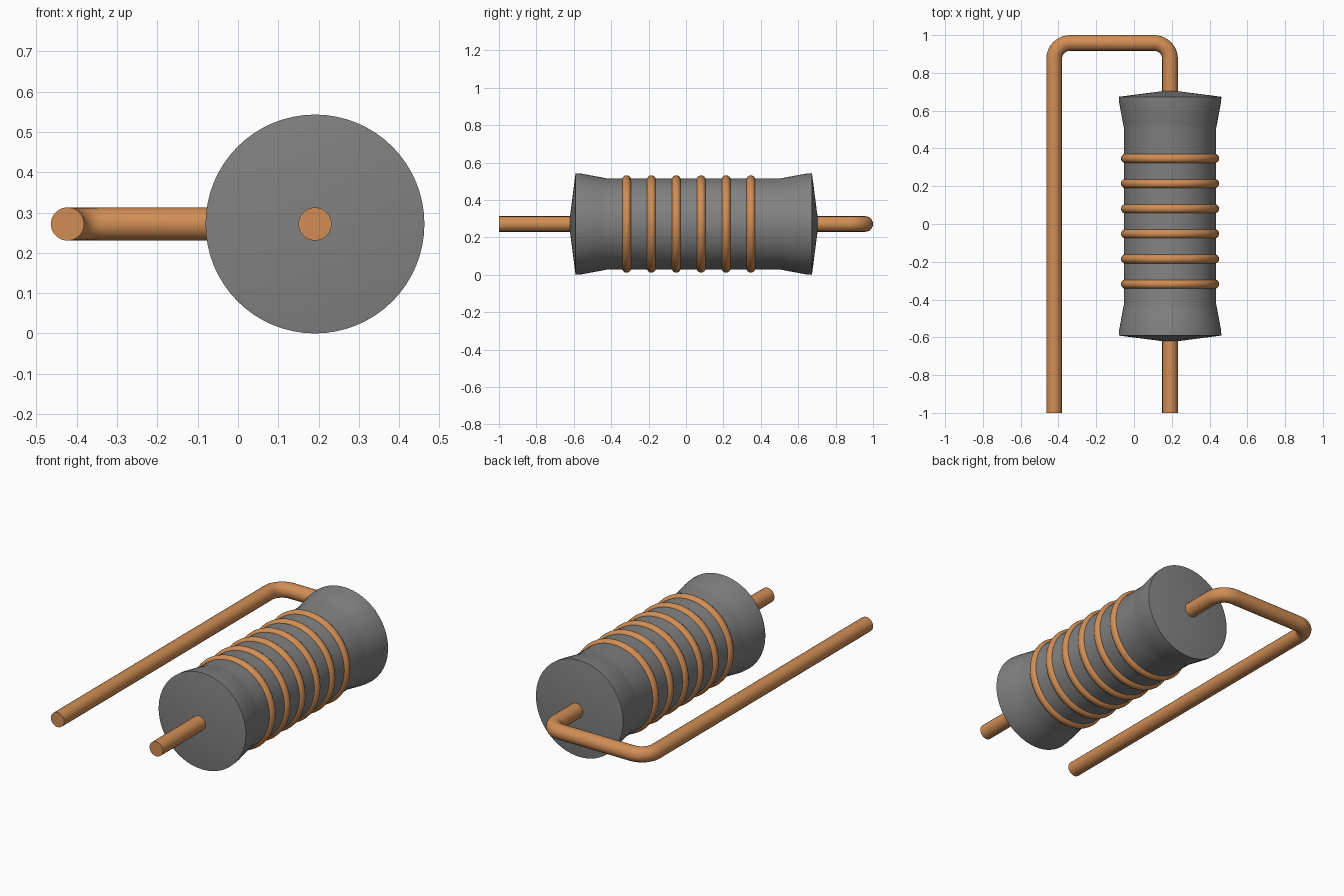
import bpy, bmesh
from math import sin, cos, pi, radians

if "Cube" in bpy.data.objects:
    bpy.data.objects.remove(bpy.data.objects["Cube"])

AX, AZ = 0.191, 0.2715      # body axis
WIRE_R = 0.0415


def material(name, color):
    mat = bpy.data.materials.new(name)
    mat.diffuse_color = (*color, 1)
    mat.use_nodes = True
    mat.node_tree.nodes["Principled BSDF"].inputs["Base Color"].default_value = mat.diffuse_color
    return mat


copper = material("copper", (0.64, 0.27, 0.09))
dark_grey = material("dark_grey", (0.22, 0.22, 0.22))


def finish(obj, mat):
    bpy.ops.object.select_all(action='DESELECT')
    obj.select_set(True)
    bpy.context.view_layer.objects.active = obj
    bpy.ops.object.shade_smooth_by_angle(angle=radians(35))
    obj.data.materials.clear()
    obj.data.materials.append(mat)


def lathe(name, profile, steps=64):
    """Revolve (radius, y) points around the body axis."""
    bm = bmesh.new()
    verts = [bm.verts.new((r, y, 0)) for r, y in profile]
    edges = [bm.edges.new(p) for p in zip(verts, verts[1:])]
    bmesh.ops.spin(bm, geom=verts + edges, axis=(0, 1, 0), cent=(0, 0, 0),
                   angle=2 * pi, steps=steps)
    bmesh.ops.remove_doubles(bm, verts=bm.verts, dist=1e-4)
    bmesh.ops.recalc_face_normals(bm, faces=bm.faces)
    mesh = bpy.data.meshes.new(name)
    bm.to_mesh(mesh)
    bm.free()
    obj = bpy.data.objects.new(name, mesh)
    obj.location = (AX, 0, AZ)
    bpy.context.collection.objects.link(obj)
    return obj


def wire(name, points):
    """Round wire along (x, y) points, with capped ends."""
    curve = bpy.data.curves.new(name, 'CURVE')
    curve.dimensions = '3D'
    curve.bevel_depth = WIRE_R
    curve.bevel_resolution = 8
    curve.use_fill_caps = True
    spline = curve.splines.new('POLY')
    spline.points.add(len(points) - 1)
    for p, (x, y) in zip(spline.points, points):
        p.co = (x, y, AZ, 1)
    obj = bpy.data.objects.new(name, curve)
    bpy.context.collection.objects.link(obj)
    bpy.ops.object.select_all(action='DESELECT')
    obj.select_set(True)
    bpy.context.view_layer.objects.active = obj
    bpy.ops.object.convert(target='MESH')
    finish(bpy.context.view_layer.objects.active, copper)


def arc(cx, cy, r, a0, a1, n=10):
    return [(cx + r * cos(radians(a0 + (a1 - a0) * i / n)),
             cy + r * sin(radians(a0 + (a1 - a0) * i / n))) for i in range(n + 1)]


# Body: mirrored spool profile with shallow conical ends
MID = 0.0415
half = [(0, 0.667), (0.2715, 0.632), (0.270, 0.605), (0.259, 0.545),
        (0.248, 0.485), (0.244, 0.466)]
profile = [(r, MID - d) for r, d in half] + [(r, MID + d) for r, d in reversed(half)]
finish(lathe("body", profile), dark_grey)

# Six wire turns around the body
for i in range(6):
    bpy.ops.mesh.primitive_torus_add(
        location=(AX, -0.318 + 0.133 * i, AZ), rotation=(pi / 2, 0, 0),
        major_radius=0.2355, minor_radius=0.0245,
        major_segments=64, minor_segments=16)
    ring = bpy.context.object
    ring.name = f"coil_ring_{i + 1}"
    finish(ring, copper)

# Leads: a straight one in front, and one bent back alongside the body
BEND, TOP, LEFT = 0.085, 1 - WIRE_R, -0.423
wire("front_lead", [(AX, -1), (AX, -0.55)])
wire("bent_lead", [(AX, 0.62)]
     + arc(AX - BEND, TOP - BEND, BEND, 0, 90)
     + arc(LEFT + BEND, TOP - BEND, BEND, 90, 180)
     + [(LEFT, -1)])
